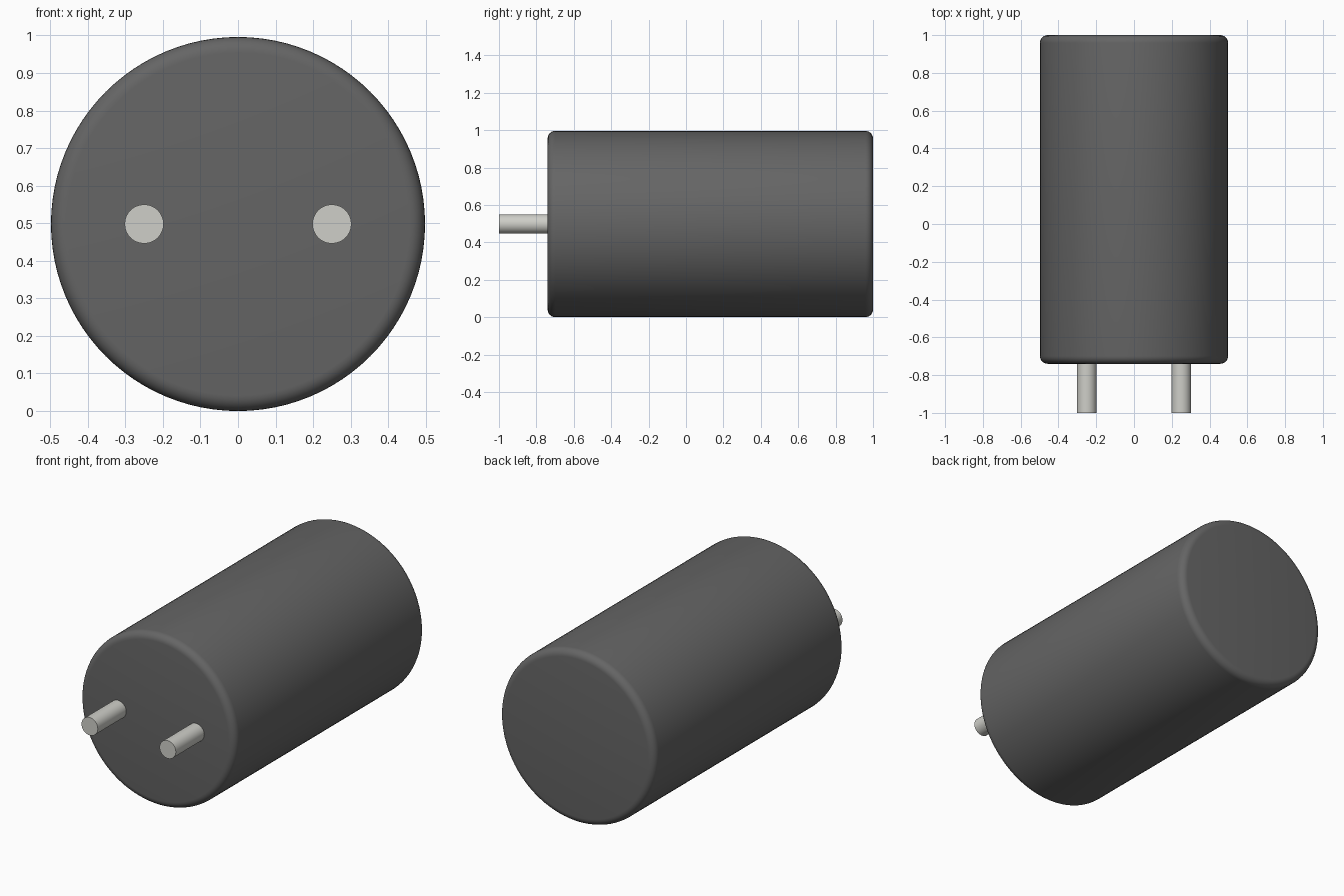
import bpy
from math import pi

if "Cube" in bpy.data.objects:
    bpy.data.objects.remove(bpy.data.objects["Cube"])

CZ = 0.498


def material(name, color):
    m = bpy.data.materials.new(name)
    m.diffuse_color = color
    m.use_nodes = True
    m.node_tree.nodes["Principled BSDF"].inputs["Base Color"].default_value = m.diffuse_color
    return m


def rod(name, radius, y0, y1, x, sides, mat, bevel=0.0):
    bpy.ops.mesh.primitive_cylinder_add(vertices=sides, radius=radius, depth=y1 - y0,
                                        location=(x, (y0 + y1) / 2, CZ),
                                        rotation=(pi / 2, 0, 0))
    ob = bpy.context.object
    ob.name = name
    ob.data.materials.append(mat)
    if bevel:
        b = ob.modifiers.new("rounded_rims", 'BEVEL')
        b.width = bevel
        b.segments = 6
        b.limit_method = 'ANGLE'
        b.angle_limit = pi / 4
        bpy.ops.object.modifier_apply(modifier=b.name)
    bpy.ops.object.shade_smooth_by_angle(angle=pi / 6)
    return ob


dark = material("dark_grey", (0.13, 0.13, 0.13, 1))
metal = material("light_metal", (0.62, 0.62, 0.58, 1))

# Can with rounded rims at both ends
rod("can_body", 0.498, -0.74, 1.0, 0, 96, dark, bevel=0.041)

# Two terminal pins on the front face
for side, x in (("left", -0.25), ("right", 0.25)):
    rod(side + "_pin", 0.052, -1.0, -0.70, x, 32, metal)
